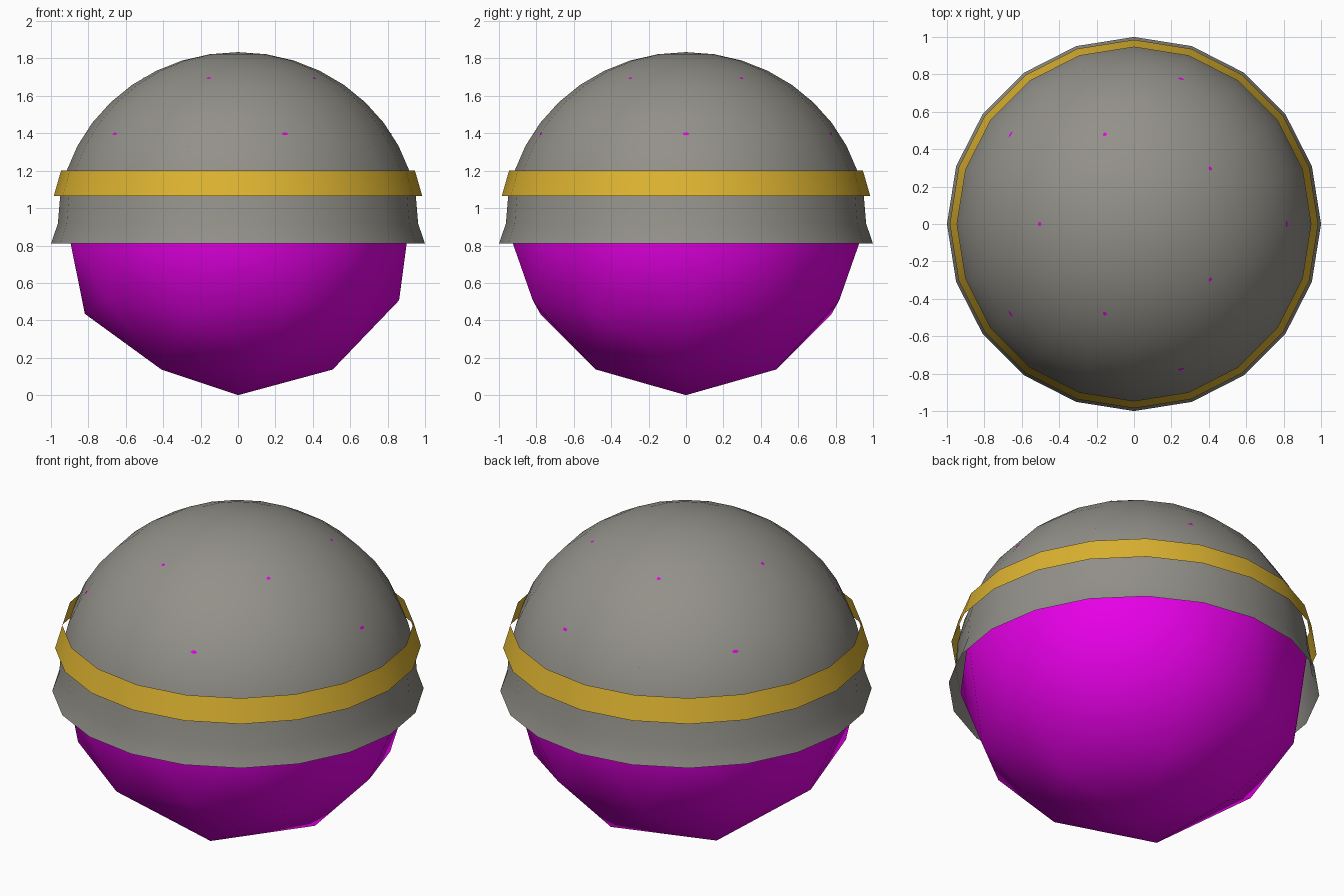
import bpy, bmesh, math
from mathutils import Matrix

if "Cube" in bpy.data.objects:
    bpy.data.objects.remove(bpy.data.objects["Cube"])

R, H = 0.963, 0.917      # horizontal and vertical radius of the ball; centre sits at z = H
SEG = 20


def material(name, rgb):
    m = bpy.data.materials.new(name)
    m.diffuse_color = (*rgb, 1)
    m.use_nodes = True
    m.node_tree.nodes["Principled BSDF"].inputs["Base Color"].default_value = m.diffuse_color
    return m


def finish(name, bm, mat):
    bmesh.ops.recalc_face_normals(bm, faces=bm.faces)
    for f in bm.faces:
        f.smooth = True
    me = bpy.data.meshes.new(name)
    bm.to_mesh(me)
    bm.free()
    me.materials.append(mat)
    ob = bpy.data.objects.new(name, me)
    bpy.context.collection.objects.link(ob)
    return ob


def lathe(name, profile, mat):
    """Open surface of revolution; a zero radius makes a pole."""
    bm = bmesh.new()
    rings = []
    for r, z in profile:
        if r < 1e-6:
            rings.append([bm.verts.new((0, 0, z))] * SEG)
        else:
            rings.append([bm.verts.new((r * math.cos(math.tau * i / SEG),
                                        r * math.sin(math.tau * i / SEG), z))
                          for i in range(SEG)])
    for a, b in zip(rings, rings[1:]):
        for i in range(SEG):
            j = (i + 1) % SEG
            quad = [a[i], a[j], b[j], b[i]]
            bm.faces.new(list(dict.fromkeys(quad)))
    ob = finish(name, bm, mat)
    # outward normals on the open shells
    if ob.data.polygons[0].normal.dot(ob.data.polygons[0].center) < 0:
        ob.data.flip_normals()
    return ob


magenta = material("magenta", (0.8, 0.0, 0.8))
grey = material("warm grey", (0.29, 0.28, 0.25))
gold = material("gold", (0.72, 0.45, 0.03))

# Inner ball: low-poly icosphere
bm = bmesh.new()
bmesh.ops.create_icosphere(bm, subdivisions=2, radius=1)
bm.transform(Matrix.Translation((0, 0, H)) @ Matrix.Diagonal((R, R, H, 1))
             @ Matrix.Rotation(math.pi, 4, 'Z'))
finish("inner_ball", bm, magenta)

# Cap: upper half of a 20-sided sphere with a flared open rim
dome = [(R * math.sin(math.radians(9 * k)), H + H * math.cos(math.radians(9 * k)))
        for k in range(11)]
lathe("cap", dome + [(1.0, 0.81)], grey)

# Band: loose open ring around the cap
lathe("band", [(0.946, 1.20), (0.985, 1.065)], gold)
